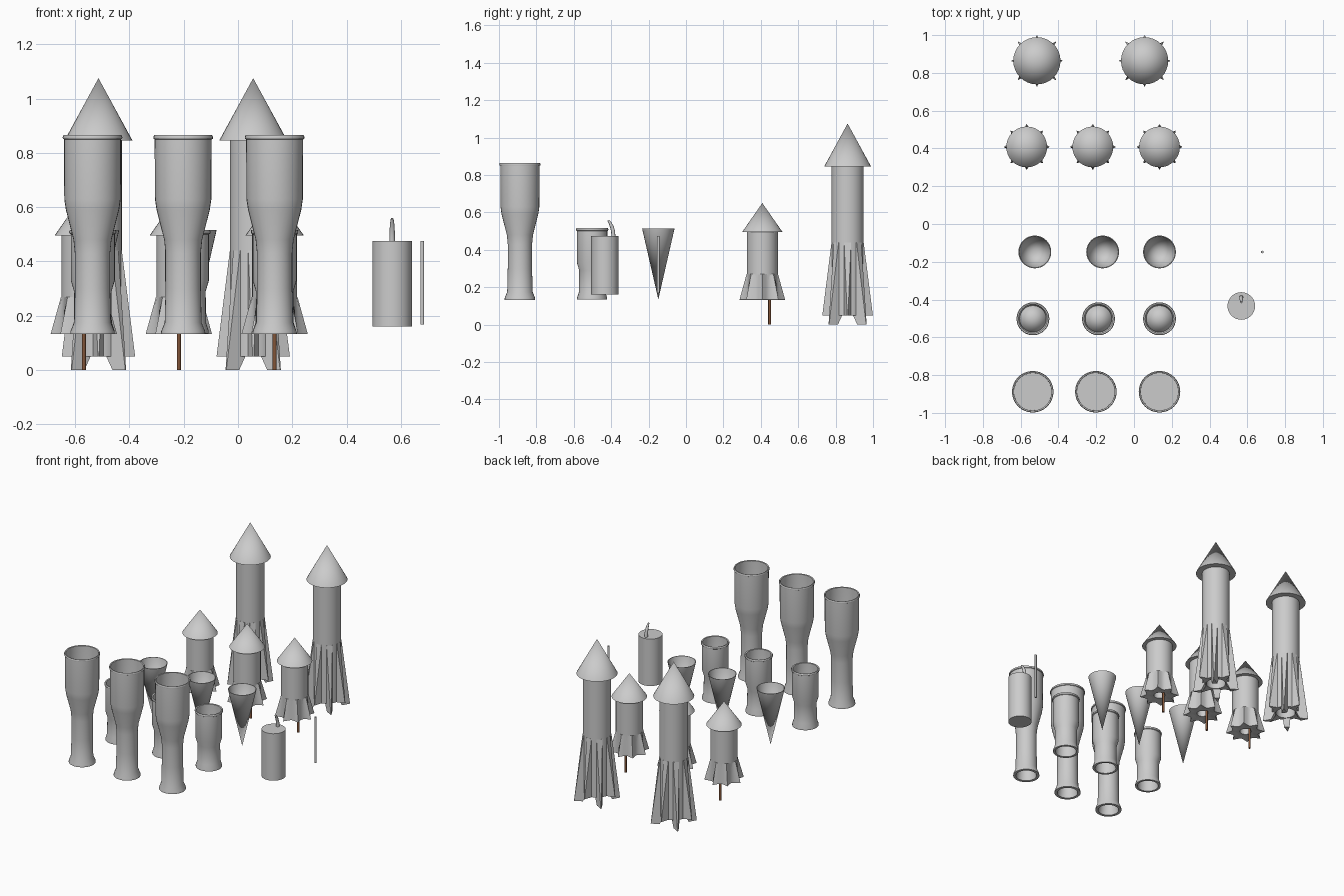
import bpy, bmesh
from math import sin, cos, pi

if "Cube" in bpy.data.objects:
    bpy.data.objects.remove(bpy.data.objects["Cube"])

brown = bpy.data.materials.new("brown_wood")
brown.diffuse_color = (0.22, 0.09, 0.04, 1)
brown.use_nodes = True
brown.node_tree.nodes["Principled BSDF"].inputs["Base Color"].default_value = brown.diffuse_color


def finish(name, bm, loc=(0, 0, 0), mat=None):
    bmesh.ops.remove_doubles(bm, verts=bm.verts, dist=1e-5)
    bmesh.ops.recalc_face_normals(bm, faces=bm.faces)
    me = bpy.data.meshes.new(name)
    bm.to_mesh(me)
    bm.free()
    ob = bpy.data.objects.new(name, me)
    bpy.context.collection.objects.link(ob)
    ob.location = loc
    if mat:
        me.materials.append(mat)
    bpy.ops.object.select_all(action='DESELECT')
    ob.select_set(True)
    bpy.context.view_layer.objects.active = ob
    bpy.ops.object.shade_smooth_by_angle(angle=0.6)
    return ob


def loft(bm, rings, closed=False):
    vs = [[bm.verts.new(p) for p in r] for r in rings]
    n = len(vs[0])
    pairs = list(zip(vs, vs[1:])) + ([(vs[-1], vs[0])] if closed else [])
    for a, b in pairs:
        for i in range(n):
            j = (i + 1) % n
            bm.faces.new((a[i], a[j], b[j], b[i]))


def lathe(name, profile, loc, closed=False, n=32, mat=None):
    bm = bmesh.new()
    loft(bm, [[(r * cos(2 * pi * i / n), r * sin(2 * pi * i / n), z)
               for i in range(n)] for r, z in profile], closed)
    # drop the collapsed edges where the profile meets the axis
    bmesh.ops.dissolve_degenerate(bm, dist=1e-6, edges=bm.edges)
    return finish(name, bm, loc, mat)


def fins(name, outline_a, outline_b, loc, half=0.022):
    """Eight wedge fins, alternating two radial outlines of (r, z)."""
    bm = bmesh.new()
    for k in range(8):
        a = k * pi / 4
        pts = outline_b if k % 2 else outline_a
        rmin, rmax = min(p[0] for p in pts), max(p[0] for p in pts)
        sides = []
        for s in (-1, 1):
            side = []
            for r, z in pts:
                w = s * (half * min(1, max(0, (rmax - r) / (rmax - rmin))) + 0.002)
                side.append(bm.verts.new((r * cos(a) - w * sin(a),
                                          r * sin(a) + w * cos(a), z)))
            sides.append(side)
        n = len(pts)
        bm.faces.new(sides[0])
        bm.faces.new(sides[1][::-1])
        for i in range(n):
            j = (i + 1) % n
            bm.faces.new((sides[0][i], sides[0][j], sides[1][j], sides[1][i]))
    return finish(name, bm, loc)


def star_ring(r, tip, z, n=64):
    """Circle with eight sharp, concave-sided points."""
    ring = []
    for i in range(n):
        u = abs((i % 8) - 4) / 4
        rr = r + (tip - r) * u ** 2
        ring.append((rr * cos(2 * pi * i / n), rr * sin(2 * pi * i / n), z))
    return ring


# Large rockets
for x in (-0.514, 0.056):
    c = (x, 0.864, 0)
    lathe("large_rocket_body", [(0, 0.12), (0.06, 0.12), (0.06, 0.05),
                                (0.086, 0.05), (0.086, 0.85)], c)
    lathe("large_rocket_nose", [(0, 0.846), (0.125, 0.846), (0, 1.075)], c)
    fins("large_rocket_fins",
         [(0.07, 0.05), (0.135, 0.05), (0.086, 0.44), (0.07, 0.44)],
         [(0.065, 0.05), (0.09, 0), (0.142, 0), (0.086, 0.44), (0.065, 0.44)], c)

# Small rockets with offset sticks
for x in (-0.568, -0.218, 0.135):
    c = (x, 0.408, 0)
    lathe("small_rocket_body", [(0, 0.2), (0.035, 0.2), (0.035, 0.138),
                                (0.083, 0.138), (0.083, 0.497)], c)
    lathe("small_rocket_nose", [(0, 0.495), (0.108, 0.495), (0, 0.65)], c)
    bm = bmesh.new()
    loft(bm, [star_ring(0.04, 0.04, 0.14), star_ring(0.084, 0.122, 0.133),
              star_ring(0.0825, 0.084, 0.27)])
    finish("small_rocket_fins", bm, c)
    lathe("rocket_stick", [(0, 0), (0.0075, 0), (0.0075, 0.2), (0, 0.2)],
          (x, 0.447, 0), n=12, mat=brown)

# Hollow cones standing on their tips
for x in (-0.525, -0.166, 0.135):
    lathe("hollow_cone", [(0, 0.15), (0.083, 0.515), (0.087, 0.515), (0, 0.135)],
          (x, -0.148, 0))

# Small cups with an inner cone
for x in (-0.535, -0.188, 0.135):
    c = (x, -0.502, 0)
    lathe("small_cup", [(0.08, 0.135), (0.08, 0.145), (0.07, 0.175), (0.069, 0.29),
                        (0.081, 0.33), (0.081, 0.5), (0.086, 0.503), (0.087, 0.51),
                        (0.084, 0.516), (0.076, 0.514), (0.076, 0.33), (0.063, 0.29),
                        (0.063, 0.17), (0.065, 0.135)], c, closed=True)
    lathe("cup_inner_cone", [(0, 0.31), (0.071, 0.31), (0, 0.43)], c)

# Tall necked tubes
for x in (-0.536, -0.202, 0.135):
    c = (x, -0.888, 0)
    lathe("tall_tube", [(0.082, 0.132), (0.081, 0.143), (0.068, 0.175), (0.065, 0.3),
                        (0.065, 0.43), (0.07, 0.48), (0.098, 0.59), (0.104, 0.63),
                        (0.105, 0.85), (0.109, 0.852), (0.11, 0.858), (0.107, 0.865),
                        (0.1, 0.863), (0.099, 0.63), (0.093, 0.59), (0.062, 0.46),
                        (0.058, 0.175), (0.064, 0.132)], c, closed=True)
    lathe("tube_floor", [(0, 0.64), (0.1, 0.64)], c)

# Canister with curved fuse
lathe("canister", [(0, 0.16), (0.073, 0.16), (0.073, 0.475), (0, 0.475)],
      (0.568, -0.434, 0))
bm = bmesh.new()
path = [(-0.388, 0.47, 0.011), (-0.39, 0.5, 0.010), (-0.397, 0.525, 0.009),
        (-0.407, 0.546, 0.007), (-0.415, 0.558, 0.005), (-0.415, 0.558, 0)]
loft(bm, [[(0.568 + r * cos(pi * i / 6), y + r * sin(pi * i / 6),
            z + 0.4 * r * sin(pi * i / 6) * (z > 0.49)) for i in range(12)]
          for y, z, r in path])
finish("fuse", bm)

# Loose stick
lathe("loose_stick", [(0, 0.168), (0.007, 0.168), (0.007, 0.475), (0, 0.475)],
      (0.679, -0.148, 0), n=12)
